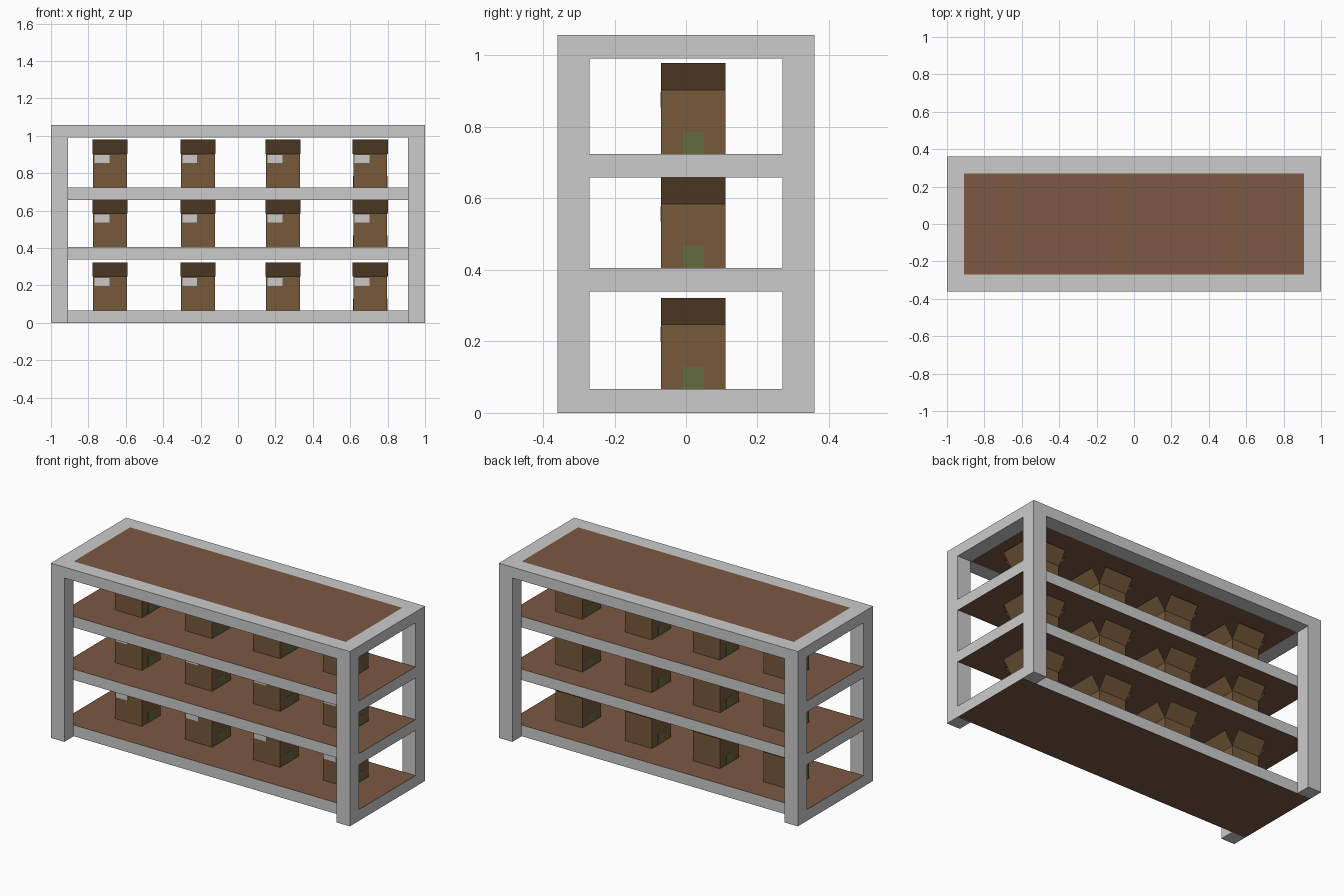
import bpy, bmesh, math
from mathutils import Vector

if "Cube" in bpy.data.objects:
    bpy.data.objects.remove(bpy.data.objects["Cube"])


def material(name, rgb):
    m = bpy.data.materials.new(name)
    m.diffuse_color = (*rgb, 1)
    m.use_nodes = True
    m.node_tree.nodes["Principled BSDF"].inputs["Base Color"].default_value = m.diffuse_color
    return m


WOOD = material("wood", (0.20, 0.10, 0.055))
CARD = material("cardboard", (0.18, 0.10, 0.042))
PAPER = material("paper", (0.52, 0.52, 0.52))
GREEN = material("green", (0.13, 0.15, 0.045))


def place(name, mesh, loc=(0, 0, 0)):
    ob = bpy.data.objects.new(name, mesh)
    ob.location = loc
    bpy.context.collection.objects.link(ob)
    return ob


def to_mesh(name, bm, mat=None):
    mesh = bpy.data.meshes.new(name)
    bm.to_mesh(mesh)
    bm.free()
    if mat:
        mesh.materials.append(mat)
    return mesh


def box_bm(lo, hi, drop=()):
    """Box between two corners; faces whose normal is in drop are left out."""
    lo, hi = Vector(lo), Vector(hi)
    bm = bmesh.new()
    bmesh.ops.create_cube(bm, size=1)
    bm.normal_update()
    gone = [f for f in bm.faces if any(f.normal.dot(Vector(d)) > 0.9 for d in drop)]
    bmesh.ops.delete(bm, geom=gone, context='FACES_ONLY')
    bmesh.ops.scale(bm, vec=hi - lo, verts=bm.verts)
    bmesh.ops.translate(bm, vec=(lo + hi) / 2, verts=bm.verts)
    return bm


def box(name, lo, hi, mat=None, drop=()):
    return place(name, to_mesh(name, box_bm(lo, hi, drop), mat))


UP, DOWN = (0, 0, 1), (0, 0, -1)
X, Y, T = 1.0, 0.36, 0.09
XI, YI = X - T, Y - T
TOP, TOP_UNDER = 1.057, 0.991

# corner posts
for sx in (-1, 1):
    for sy in (-1, 1):
        xs, ys = sorted((sx * X, sx * XI)), sorted((sy * Y, sy * YI))
        box("corner_post", (xs[0], ys[0], 0), (xs[1], ys[1], TOP_UNDER))

# top frame and its flush panel
for s in (-1, 1):
    ys, xs = sorted((s * Y, s * YI)), sorted((s * X, s * XI))
    box("top_long_rail", (-X, ys[0], TOP_UNDER), (X, ys[1], TOP))
    box("top_end_rail", (xs[0], -YI, TOP_UNDER), (xs[1], YI, TOP))
box("top_panel", (-XI, -YI, TOP_UNDER), (XI, YI, TOP), WOOD)

# shelves: wooden board with a grey edge band
SHELVES = [(0.0, 0.067), (0.34, 0.405), (0.658, 0.724)]
E = 0.001
for z0, z1 in SHELVES:
    box("shelf_edge_band", (-X, -YI, z0), (X, YI, z1), None, (UP, DOWN))
    box("shelf_board", (-X + E, -YI + E, z0), (X - E, YI - E, z1), WOOD)

# open carton with four flaps leaning outwards
H, S = 0.09, 0.18
OUT, RISE = 0.053, 0.075
bm = box_bm((-H, -H, 0), (H, H, S), (UP,))
for k in range(4):
    a = k * math.pi / 2
    n, t = Vector((math.cos(a), math.sin(a), 0)), Vector((-math.sin(a), math.cos(a), 0))
    w = 0.094 if k % 2 else H
    low, high = n * H + Vector((0, 0, S)), n * (H + OUT) + Vector((0, 0, S + RISE))
    bm.faces.new([bm.verts.new(p) for p in (low - t * w, low + t * w, high + t * w, high - t * w)])
carton = to_mesh("carton", bm, CARD)

# paper label on the front, green stickers on the sides
label = to_mesh("label", box_bm((-0.084, -H - E, 0.131), (-0.004, -H, 0.174)), PAPER)
stickers = [to_mesh("side_sticker", box_bm((s * (H + E / 2) - E / 2, -0.03, 0),
                                           (s * (H + E / 2) + E / 2, 0.03, 0.062)), GREEN)
            for s in (-1, 1)]

# four cartons per shelf
for _, z in SHELVES:
    for x in (-0.684, -0.214, 0.241, 0.707):
        for mesh in (carton, label, *stickers):
            place(mesh.name, mesh, (x, 0.02, z))
